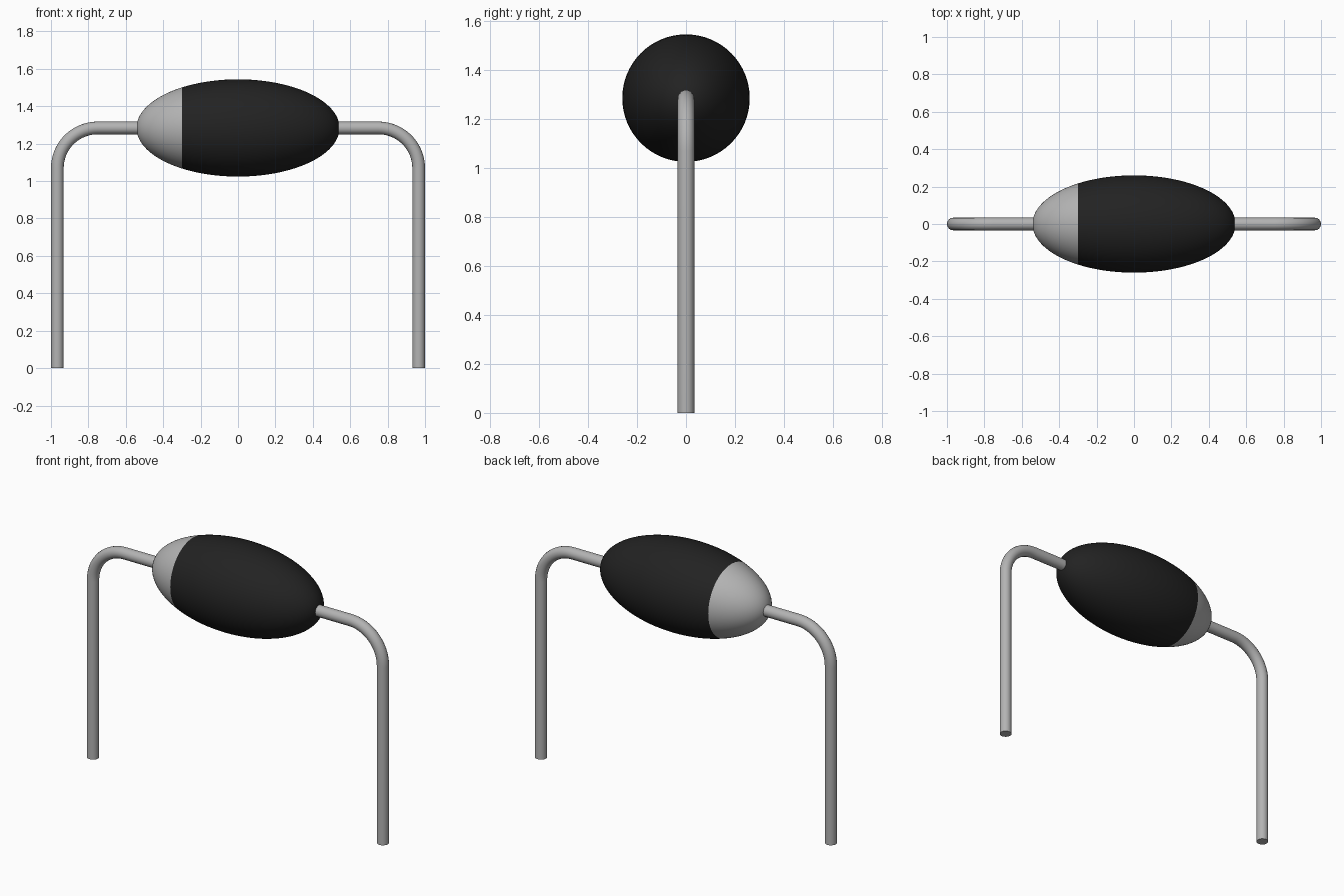
import bpy, bmesh
from math import sin, cos, pi
from mathutils import Matrix, Vector

cube = bpy.data.objects.get("Cube")
if cube:
    bpy.data.objects.remove(cube, do_unlink=True)

AXIS_Z = 1.284      # height of the body axis
HALF_LENGTH, BODY_RADIUS = 0.543, 0.26
BAND_X = -0.30      # edge of the pale end
WIRE_RADIUS = 0.034
BEND = 0.215        # centre-line radius of the lead bends


def make_material(name, rgb):
    mat = bpy.data.materials.new(name)
    mat.use_nodes = True
    colour = (*rgb, 1)
    mat.diffuse_color = colour
    bsdf = next(n for n in mat.node_tree.nodes if n.type == 'BSDF_PRINCIPLED')
    bsdf.inputs["Base Color"].default_value = colour
    return mat


black = make_material("black", (0.016, 0.016, 0.016))
grey = make_material("grey", (0.45, 0.45, 0.45))


def smooth(obj):
    bpy.ops.object.select_all(action='DESELECT')
    obj.select_set(True)
    bpy.context.view_layer.objects.active = obj
    bpy.ops.object.shade_smooth_by_angle()


# Body: ellipsoid lying along x, cut cleanly at the band edge
bm = bmesh.new()
bmesh.ops.create_uvsphere(bm, u_segments=64, v_segments=48, radius=1)
bm.transform(Matrix.Diagonal((HALF_LENGTH, BODY_RADIUS, BODY_RADIUS, 1))
             @ Matrix.Rotation(pi / 2, 4, 'Y'))
bmesh.ops.bisect_plane(bm, geom=bm.verts[:] + bm.edges[:] + bm.faces[:],
                       plane_co=Vector((BAND_X, 0, 0)), plane_no=Vector((1, 0, 0)))
for face in bm.faces:
    face.material_index = int(face.calc_center_median().x < BAND_X)
mesh = bpy.data.meshes.new("body")
bm.to_mesh(mesh)
bm.free()
mesh.materials.append(black)
mesh.materials.append(grey)
body = bpy.data.objects.new("body", mesh)
body.location.z = AXIS_Z
bpy.context.collection.objects.link(body)
smooth(body)

# Wire leads: straight out of the body, round bend, straight down
leg_x = 1 - WIRE_RADIUS
STEPS = 20
for name, side in (("left_lead", 1), ("right_lead", -1)):
    path = [(HALF_LENGTH - 0.06, AXIS_Z)]
    for i in range(STEPS + 1):
        a = pi / 2 * i / STEPS
        path.append((leg_x - BEND + BEND * sin(a), AXIS_Z - BEND + BEND * cos(a)))
    path.append((leg_x, 0))
    curve = bpy.data.curves.new(name, 'CURVE')
    curve.dimensions = '3D'
    curve.bevel_depth = WIRE_RADIUS
    curve.bevel_resolution = 6
    curve.use_fill_caps = True
    spline = curve.splines.new('POLY')
    spline.points.add(len(path) - 1)
    for point, (x, z) in zip(spline.points, path):
        point.co = (side * x, 0, z, 1)
    curve.materials.append(grey)
    lead = bpy.data.objects.new(name, curve)
    bpy.context.collection.objects.link(lead)
    bpy.ops.object.select_all(action='DESELECT')
    lead.select_set(True)
    bpy.context.view_layer.objects.active = lead
    bpy.ops.object.convert(target='MESH')
    smooth(bpy.context.object)
